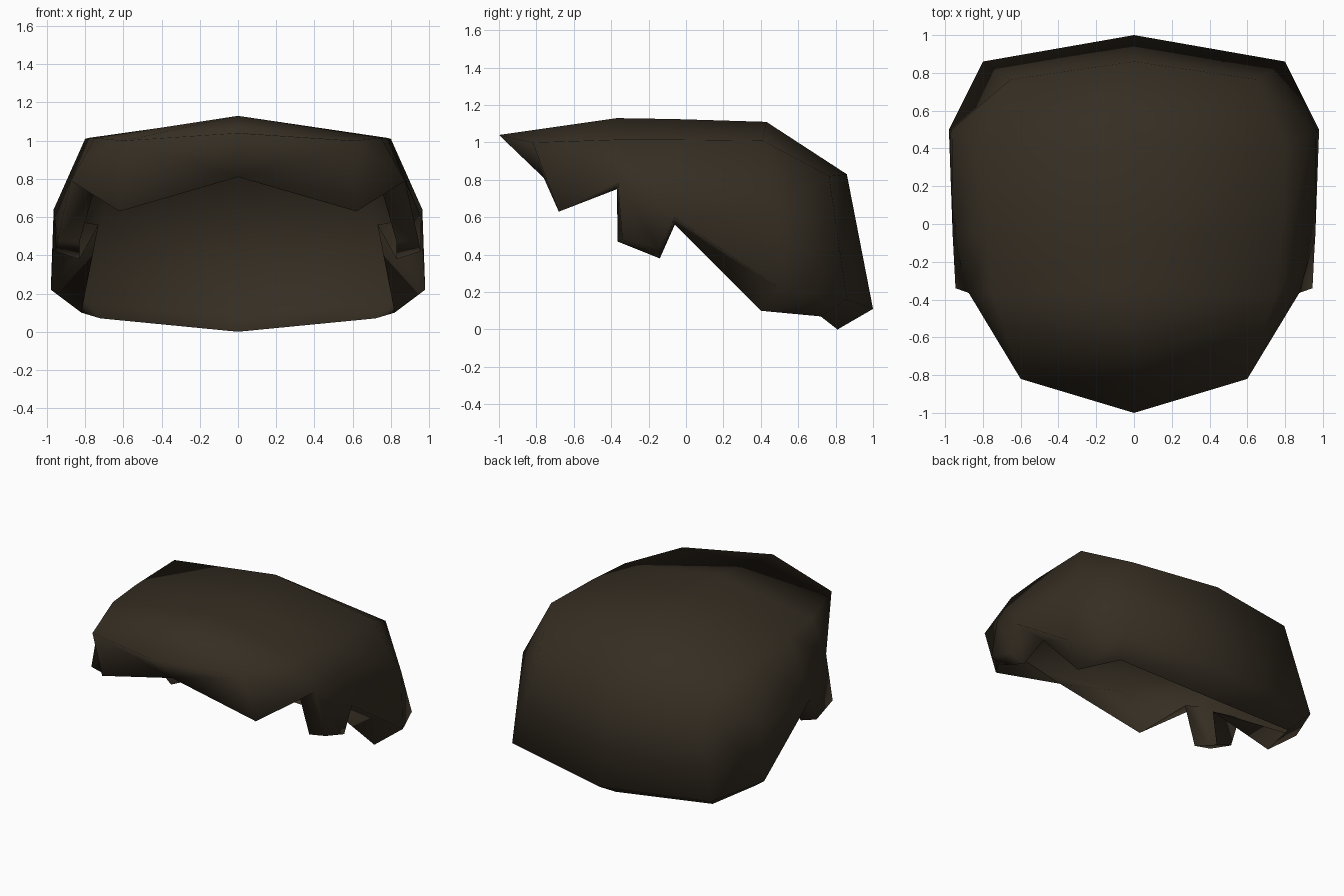
import bpy, bmesh

if "Cube" in bpy.data.objects:
    bpy.data.objects.remove(bpy.data.objects["Cube"])

# Half of the shell, row by row from fringe (F) over crown (A, M, B) to back (D, E).
# Columns: c centre, s shoulder, e ear line, h hem
outer = {
    'Fc': (0, -1, 1.04), 'Fs': (.6, -.82, 1.0),
    'Ac': (0, -.37, 1.13), 'As': (.75, -.37, 1.015), 'Ae': (.875, -.365, .79), 'Ah': (.945, -.34, .48),
    'Mc': (0, -.06, 1.125), 'Ms': (.78, -.06, 1.015), 'Me': (.96, -.06, .6), 'Mh': (.955, -.14, .42),
    'Bc': (0, .43, 1.11), 'Bs': (.8, .41, 1.01), 'Be': (.965, .5, .64), 'Bh': (.98, .5, .22),
    'Dc': (0, .86, .83), 'Ds': (.655, .765, .82),
    'Ec': (0, 1, .11), 'Es': (.8, .86, .16),
}
# Inner edge of the folded-in rim
rim = {
    'Fc': (0, -.76, .81), 'Fs': (.62, -.68, .63),
    'Ae': (.75, -.37, .75), 'Ah': (.83, -.365, .47), 'Mh': (.83, -.14, .38), 'Me': (.73, -.06, .56),
    'Bh': (.82, .4, .1), 'Es': (.72, .72, .07), 'Ec': (0, .81, 0),
}
panels = [
    'Fc Fs As Ac', 'Fs Ae As',                        # fringe
    'Ac As Ms Mc', 'As Ae Me Ms', 'Ae Ah Mh Me',      # crown and sideburn
    'Mc Ms Bs Bc', 'Ms Me Be Bs', 'Me Bh Be',         # behind the ear
    'Bc Bs Ds Dc', 'Bs Be Ds', 'Dc Ds Es Ec', 'Be Bh Es Ds',  # back
]
hem = list(rim)

bm = bmesh.new()
for sx in (1, -1):
    out, inn = ({k: bm.verts.new((p[0] * sx, p[1], p[2])) for k, p in d.items()}
                for d in (outer, rim))
    # Outside, wound so that it faces outward on both halves
    for panel in panels:
        bm.faces.new([out[n] for n in panel.split()][::sx])
    # Rim folded inward along the hem
    for a, b in zip(hem, hem[1:-1] + ['Ec']):
        bm.faces.new([out[b], out[a], inn[a]][::sx])
        bm.faces.new([out[b], inn[a], inn[b]][::sx])
bmesh.ops.remove_doubles(bm, verts=bm.verts[:], dist=.001)
for f in bm.faces:
    f.smooth = True

me = bpy.data.meshes.new('hair_cap')
bm.to_mesh(me)
bm.free()
hair = bpy.data.objects.new('hair_cap', me)
bpy.context.collection.objects.link(hair)

mat = bpy.data.materials.new('dark brown')
mat.diffuse_color = (.036, .027, .0165, 1)
mat.use_nodes = True
mat.node_tree.nodes["Principled BSDF"].inputs["Base Color"].default_value = mat.diffuse_color
me.materials.append(mat)
